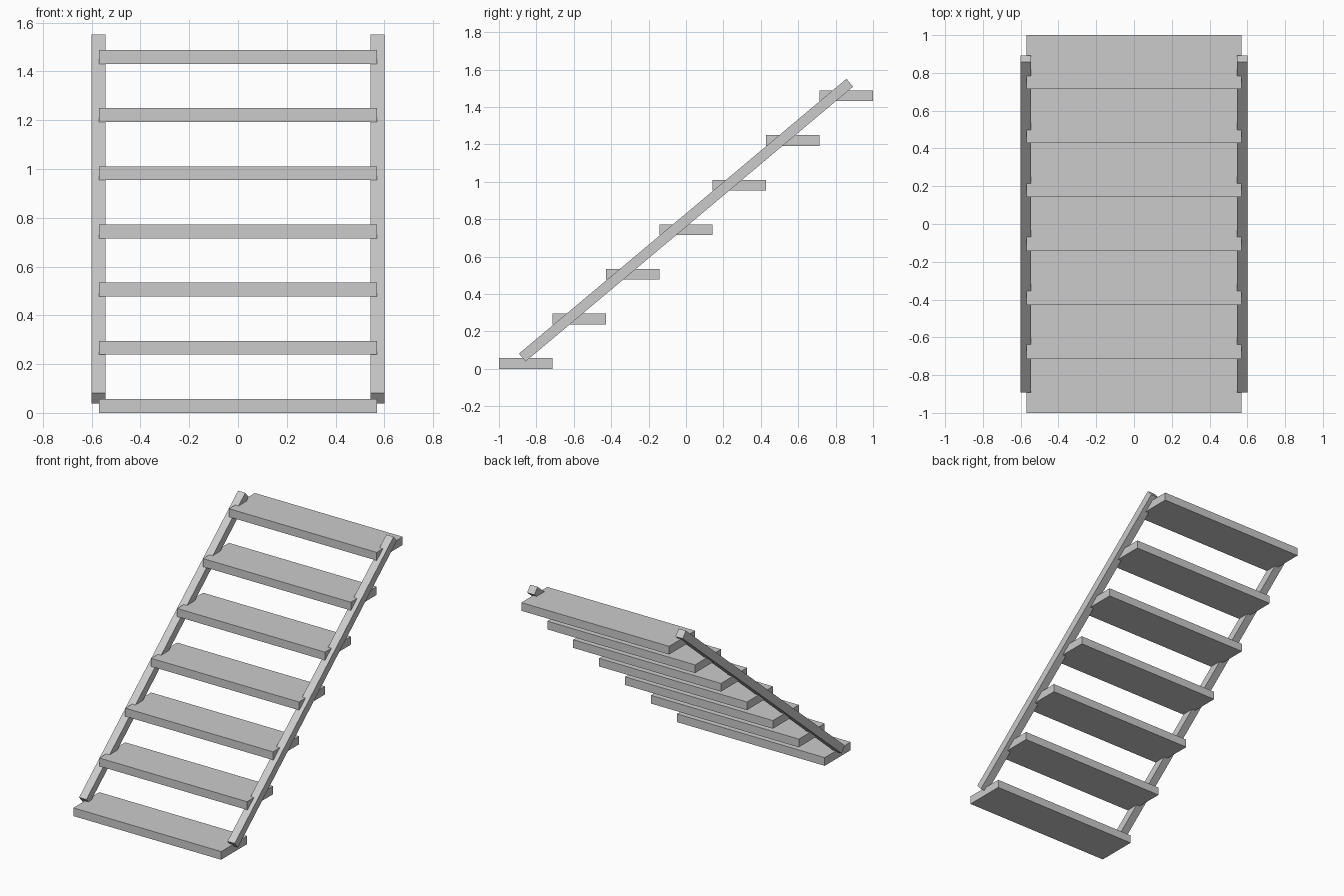
import bpy, math

if "Cube" in bpy.data.objects:
    bpy.data.objects.remove(bpy.data.objects["Cube"])

STEPS = 7
DEPTH = 2 / STEPS
RISE = 0.2385
THICK = 0.057


def box(name, size, loc, tilt=0.0):
    bpy.ops.mesh.primitive_cube_add(size=1, location=loc)
    ob = bpy.context.object
    ob.name = name
    ob.scale = size
    bpy.ops.object.transform_apply(location=False, rotation=False, scale=True)
    ob.rotation_euler = (tilt, 0, 0)
    return ob


# Treads, each one starting where the one below ends
for i in range(STEPS):
    box(f"tread_{i + 1}", (1.14, DEPTH, THICK),
        (0, -1 + DEPTH * (i + 0.5), THICK / 2 + RISE * i))

# Sloping side stringers
for side, x in (("left", -0.572), ("right", 0.572)):
    box(f"stringer_{side}", (0.056, 2.286, 0.055), (x, 0, 0.795), math.radians(40))
